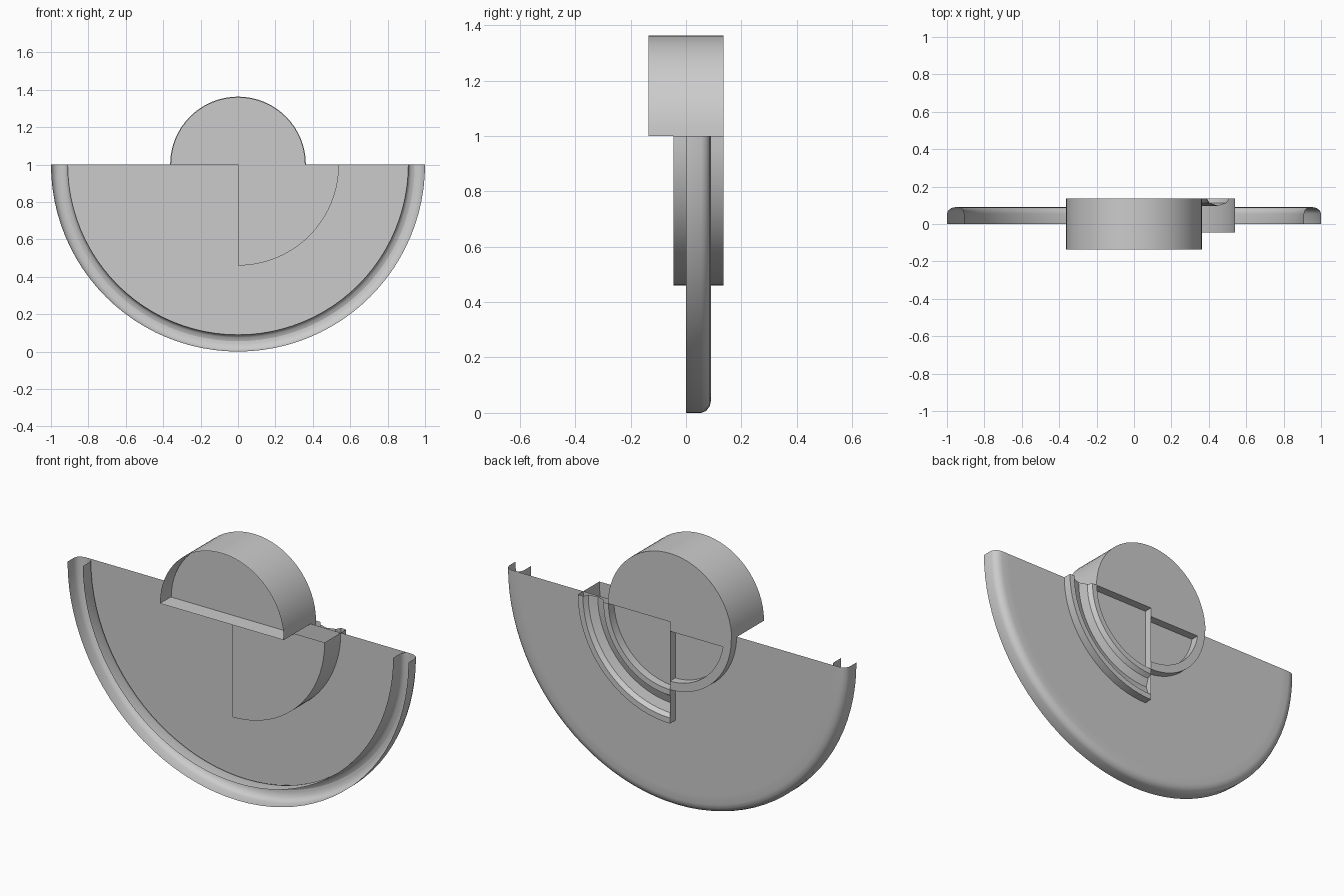
import bpy, bmesh, math

if "Cube" in bpy.data.objects:
    bpy.data.objects.remove(bpy.data.objects["Cube"])


def finish(name, bm):
    bmesh.ops.remove_doubles(bm, verts=bm.verts, dist=1e-5)
    bmesh.ops.dissolve_degenerate(bm, edges=bm.edges, dist=1e-6)
    bmesh.ops.recalc_face_normals(bm, faces=bm.faces)
    me = bpy.data.meshes.new(name)
    bm.to_mesh(me)
    bm.free()
    ob = bpy.data.objects.new(name, me)
    bpy.context.collection.objects.link(ob)
    bpy.context.view_layer.objects.active = ob
    ob.select_set(True)
    bpy.ops.object.shade_smooth_by_angle(angle=math.radians(35))
    ob.select_set(False)
    return ob


def sweep(bm, profile, a0, a1, n):
    """Turn an (r, y) profile about the y axis through z = 1."""
    rings = []
    for i in range(n + 1):
        a = math.radians(a0 + (a1 - a0) * i / n)
        rings.append([bm.verts.new((r * math.cos(a), y, 1 + r * math.sin(a)))
                      for r, y in profile])
    for p, q in zip(rings, rings[1:]):
        for j in range(len(profile) - 1):
            vs = [p[j], q[j], q[j + 1], p[j + 1]]
            bm.faces.new(vs)


def quad(bm, pts):
    bm.faces.new([bm.verts.new(p) for p in pts])


# Large half disc whose back face rounds into the outer wall
bm = bmesh.new()
sweep(bm, [(0, .09), (.91, .09), (.955, .09), (.975, .086), (.993, .073), (1, .055), (1, 0)],
      180, 360, 48)
finish("half_disc", bm)

# Inner wall of the open rim channel
bm = bmesh.new()
sweep(bm, [(.945, .0895), (.925, .084), (.914, .073), (.91, .055), (.91, 0)], 180, 360, 48)
finish("rim_inner_wall", bm)

# Upper half drum: open shell, recessed front cap, flush back cap, floor
bm = bmesh.new()
sweep(bm, [(0, -.045), (.36, -.045)], 0, 180, 32)
sweep(bm, [(.363, -.135), (.363, .135), (0, .135)], 0, 180, 32)
quad(bm, [(-.363, -.135, 1), (.363, -.135, 1), (.363, .135, 1), (-.363, .135, 1)])
finish("half_drum", bm)

# Quarter sector through the disc: flat front, outer wall, grooved back ring
bm = bmesh.new()
sweep(bm, [(0, -.045), (.54, -.045), (.54, .135), (.51, .135), (.495, .112), (.45, .097),
           (.405, .112), (.39, .135), (.36, .135), (.36, .09)], 270, 360, 20)
quad(bm, [(0, -.045, 1), (0, .135, 1), (0, .135, .46), (0, -.045, .46)])
finish("quarter_sector", bm)

# Small quarter frame on the back
bm = bmesh.new()
sweep(bm, [(.36, .09), (.36, .135), (.315, .135), (.315, .09)], 180, 270, 18)
quad(bm, [(-.33, .135, 1), (0, .135, 1), (0, .135, .95), (-.315, .135, .95)])
quad(bm, [(-.315, .135, .95), (0, .135, .95), (0, .09, .95), (-.315, .09, .95)])
finish("quarter_frame", bm)
